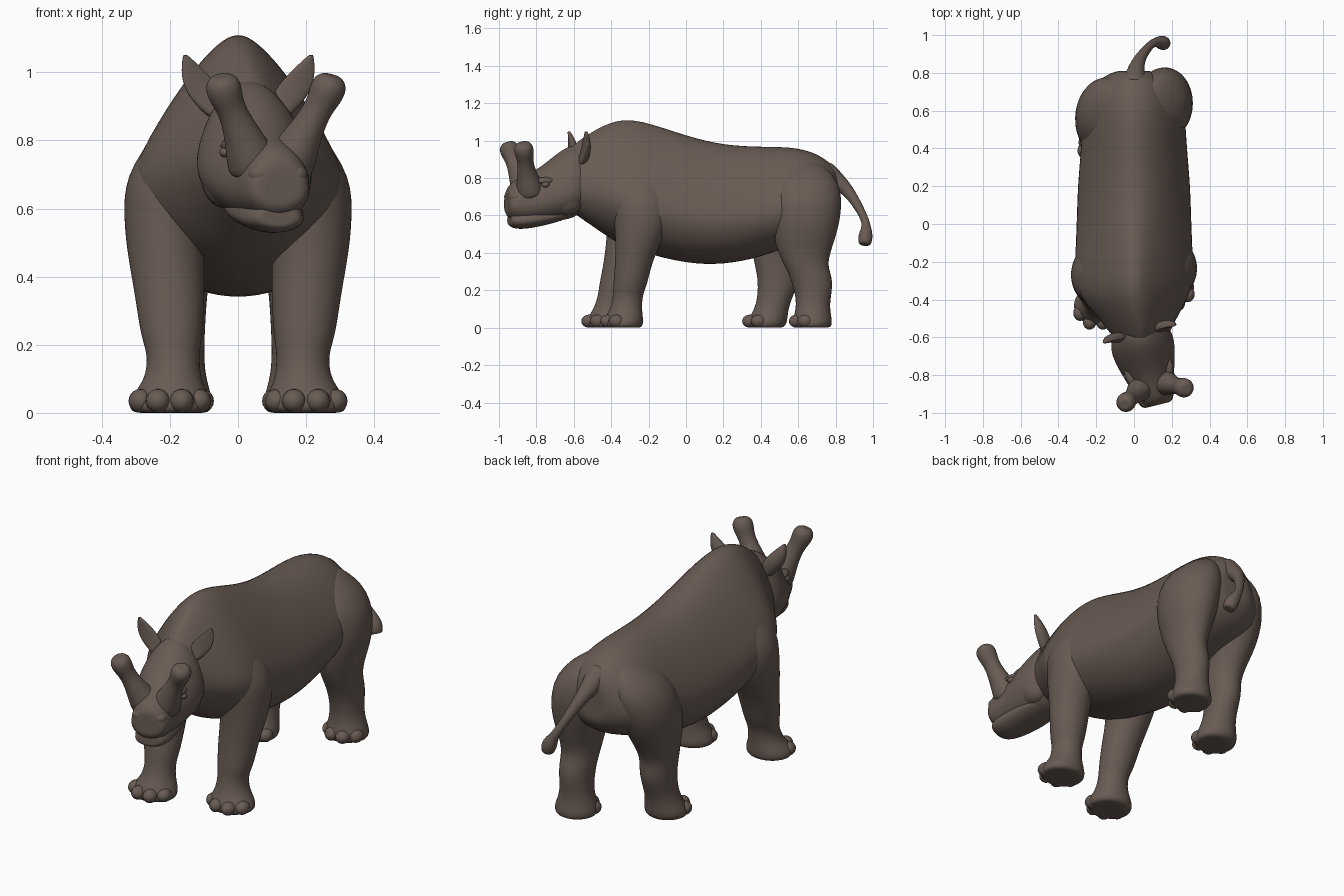
import bpy, bmesh, math
from mathutils import Vector, Matrix

cube = bpy.data.objects.get("Cube")
if cube:
    bpy.data.objects.remove(cube, do_unlink=True)

HIDE_COLOUR = (0.14, 0.105, 0.087, 1)
hide = bpy.data.materials.new("brown_hide")
hide.use_nodes = True
hide.diffuse_color = HIDE_COLOUR
hide.node_tree.nodes["Principled BSDF"].inputs["Base Color"].default_value = HIDE_COLOUR

SIDES = 16
CIRCLE = [(math.cos(i * math.tau / SIDES), math.sin(i * math.tau / SIDES)) for i in range(SIDES)]
# The head is turned a little towards the model's left
HEAD = Matrix.Translation((0.03, -0.58, 0)) @ Matrix.Rotation(math.radians(14), 4, 'Z')


def finish(name, bm, matrix):
    """Turn a bmesh into a smooth object in the hide colour."""
    for face in bm.faces:
        face.smooth = True
    mesh = bpy.data.meshes.new(name)
    bm.to_mesh(mesh)
    bm.free()
    mesh.materials.append(hide)
    obj = bpy.data.objects.new(name, mesh)
    bpy.context.collection.objects.link(obj)
    obj.matrix_world = matrix
    return obj


def shrunk(ring):
    """Smaller copy of a ring, used to keep the closed ends flat."""
    middle = sum(ring, Vector()) / len(ring)
    return [middle.lerp(point, 0.6) for point in ring]


def loft(name, rings, matrix=Matrix()):
    """Skin a list of rings, close both ends and smooth the result."""
    rings = [shrunk(rings[0])] + rings + [shrunk(rings[-1])]
    bm = bmesh.new()
    loops = [[bm.verts.new(point) for point in ring] for ring in rings]
    for lower, upper in zip(loops, loops[1:]):
        for i in range(SIDES):
            j = (i + 1) % SIDES
            bm.faces.new((lower[i], lower[j], upper[j], upper[i]))
    bm.faces.new(loops[0])
    bm.faces.new(loops[-1])
    bmesh.ops.recalc_face_normals(bm, faces=bm.faces)
    smooth = finish(name, bm, matrix).modifiers.new("smooth", 'SUBSURF')
    smooth.levels = smooth.render_levels = 2


def section(y, width, top, bottom, centre=0, ridge=0):
    """Cross-section facing along y; ridge sharpens the upper half."""
    widest = bottom + (top - bottom) * 0.4
    ring = []
    for c, s in CIRCLE:
        x, z = c, widest + s * (widest - bottom)
        if s > 0:
            z = widest + s * (top - widest)
            x = c * (1 - ridge) + math.copysign(1 - s, c) * ridge
        ring.append(Vector((centre + width * x, y, z)))
    return ring


def slice_at(z, x, y, across, along, front=1):
    """Horizontal cross-section; front flattens the forward half."""
    return [Vector((x + across * c, y + along * s * (1 if s > 0 else front), z))
            for c, s in CIRCLE]


def tube(name, path, radii, matrix=Matrix()):
    """Round tube along a path with a radius at each point."""
    points = [Vector(p) for p in path]
    rings = []
    for i, (point, radius) in enumerate(zip(points, radii)):
        way = points[min(i + 1, len(points) - 1)] - points[max(i - 1, 0)]
        u = way.cross(Vector((0, 1, 0.3))).normalized()
        v = way.normalized().cross(u)
        rings.append([point + radius * (u * c + v * s) for c, s in CIRCLE])
    loft(name, rings, matrix)


def blob(name, place, size, matrix=Matrix()):
    bm = bmesh.new()
    bmesh.ops.create_uvsphere(bm, u_segments=SIDES, v_segments=10, radius=1)
    bmesh.ops.scale(bm, vec=size, verts=bm.verts)
    finish(name, bm, matrix @ Matrix.Translation(place))


# Neck and trunk: the higher the back, the sharper its ridge
def trunk(y, width, top, bottom, centre=0):
    return section(y, width, top, bottom, centre, ridge=max(0, 2 * (top - 0.8)))


loft("body", [
    trunk(y=-0.65, width=0.12, top=0.95, bottom=0.64, centre=0.04),
    trunk(y=-0.5, width=0.21, top=1.06, bottom=0.54, centre=0.02),
    trunk(y=-0.38, width=0.31, top=1.12, bottom=0.45),
    trunk(y=-0.25, width=0.33, top=1.125, bottom=0.4),
    trunk(y=0, width=0.315, top=1.035, bottom=0.335),
    trunk(y=0.2, width=0.31, top=0.985, bottom=0.33),
    trunk(y=0.4, width=0.29, top=0.975, bottom=0.37),
    trunk(y=0.6, width=0.28, top=0.975, bottom=0.45),
    trunk(y=0.74, width=0.24, top=0.92, bottom=0.5),
    trunk(y=0.81, width=0.11, top=0.84, bottom=0.58)])


def leg(name, stations, side, stride=0):
    """Leg from the body down; stride swings the foot along y."""
    rings = []
    for z, x, y, across, along in stations:
        y += stride * (1 - z / 0.9)
        rings.append(slice_at(z, side * x, y, across, along))
    loft(name, rings)
    # Four rounded toes around the front of the foot (the last station)
    for k in range(4):
        angle = math.radians(44 * k - 66)
        blob(f"{name}_toe_{k + 1}",
             (side * (x + across * 0.78 * math.sin(angle)), y - along * 0.85 * math.cos(angle), 0.035),
             (0.036, 0.042, 0.035))


# Stations: height, centre x, centre y, half width, half length
FRONT_LEG = [
    (0.9, 0.13, -0.26, 0.05, 0.08),
    (0.72, 0.19, -0.24, 0.14, 0.17),
    (0.6, 0.21, -0.23, 0.13, 0.16),
    (0.48, 0.215, -0.25, 0.115, 0.13),
    (0.35, 0.2, -0.28, 0.105, 0.1),
    (0.22, 0.195, -0.3, 0.092, 0.092),
    (0.18, 0.19, -0.31, 0.078, 0.08),
    (0.1, 0.19, -0.32, 0.08, 0.085),
    (0.04, 0.2, -0.335, 0.125, 0.11),
    (0, 0.2, -0.335, 0.12, 0.105)]
HIND_LEG = [
    (0.88, 0.09, 0.64, 0.05, 0.09),
    (0.76, 0.15, 0.64, 0.155, 0.205),
    (0.56, 0.18, 0.64, 0.145, 0.19),
    (0.42, 0.18, 0.63, 0.1, 0.15),
    (0.33, 0.18, 0.64, 0.09, 0.115),
    (0.25, 0.18, 0.68, 0.085, 0.115),
    (0.12, 0.18, 0.68, 0.08, 0.085),
    (0.04, 0.185, 0.675, 0.115, 0.11),
    (0, 0.185, 0.675, 0.11, 0.105)]
leg("front_leg_left", FRONT_LEG, side=1)
leg("front_leg_right", FRONT_LEG, side=-1, stride=-0.1)
leg("hind_leg_left", HIND_LEG, side=1)
leg("hind_leg_right", HIND_LEG, side=-1, stride=-0.25)

# Skull and lower jaw
loft("head", [
    section(y=0.04, width=0.12, top=0.95, bottom=0.66),
    section(y=0, width=0.165, top=0.99, bottom=0.59, ridge=0.25),
    section(y=-0.08, width=0.18, top=0.965, bottom=0.57, ridge=0.25),
    section(y=-0.2, width=0.145, top=0.86, bottom=0.56),
    section(y=-0.3, width=0.11, top=0.81, bottom=0.56),
    section(y=-0.36, width=0.1, top=0.785, bottom=0.57),
    section(y=-0.39, width=0.08, top=0.74, bottom=0.6)], HEAD)
loft("lower_jaw", [
    section(y=-0.06, width=0.1, top=0.66, bottom=0.58),
    section(y=-0.18, width=0.115, top=0.66, bottom=0.545),
    section(y=-0.32, width=0.095, top=0.64, bottom=0.52),
    section(y=-0.375, width=0.07, top=0.62, bottom=0.54)], HEAD)

for side, label in ((1, "left"), (-1, "right")):
    # Blunt horn with a swollen tip
    tube(f"horn_{label}",
         [(side * 0.05, -0.27, 0.72), (side * 0.09, -0.3, 0.81), (side * 0.13, -0.32, 0.89),
          (side * 0.15, -0.33, 0.93), (side * 0.165, -0.34, 0.97), (side * 0.17, -0.345, 0.99)],
         [0.085, 0.055, 0.04, 0.052, 0.054, 0.03], HEAD)
    # Thin pointed ear
    loft(f"ear_{label}", [
        slice_at(0.87, side * 0.1, 0, 0.025, 0.025),
        slice_at(0.93, side * 0.125, 0, 0.06, 0.04, front=0.3),
        slice_at(0.99, side * 0.16, 0, 0.045, 0.035, front=0.2),
        slice_at(1.05, side * 0.19, 0, 0.008, 0.008)], HEAD)
    # Eye, brow, cheek and nostril swellings
    blob(f"eye_{label}", (side * 0.118, -0.205, 0.765), (0.02, 0.022, 0.016), HEAD)
    blob(f"brow_{label}", (side * 0.1, -0.2, 0.785), (0.03, 0.06, 0.02), HEAD)
    blob(f"cheek_{label}", (side * 0.09, -0.08, 0.7), (0.07, 0.1, 0.1), HEAD)
    blob(f"nostril_{label}", (side * 0.055, -0.355, 0.7), (0.035, 0.035, 0.03), HEAD)

# Tail swinging to the left, ending in a tuft
tube("tail",
     [(0, 0.73, 0.84), (0.01, 0.82, 0.775), (0.03, 0.88, 0.72), (0.09, 0.955, 0.59),
      (0.12, 0.965, 0.54), (0.15, 0.96, 0.49), (0.165, 0.955, 0.445)],
     [0.07, 0.045, 0.03, 0.02, 0.024, 0.042, 0.034])
